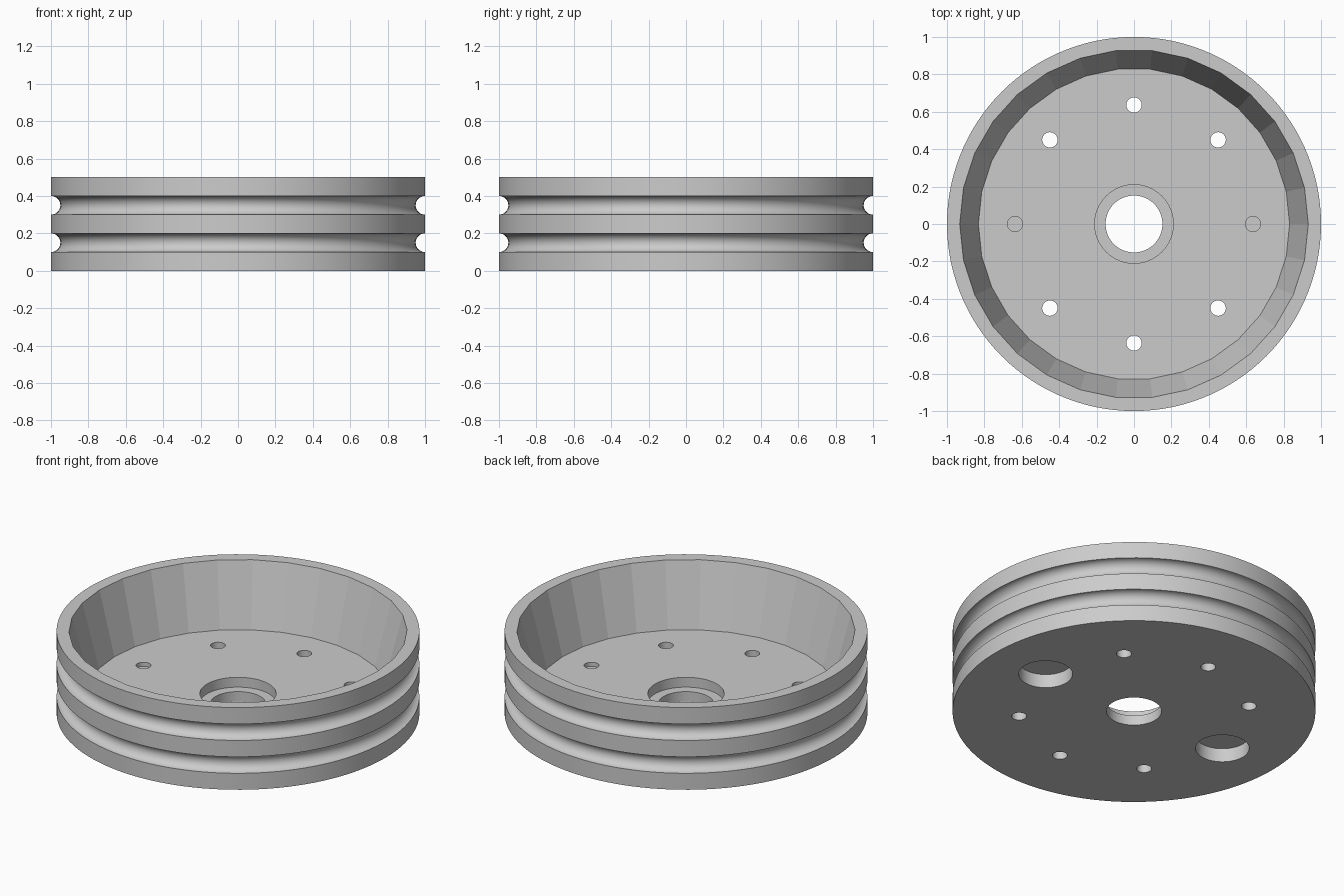
import bpy
import bmesh
from math import sin, cos, pi, radians

default = bpy.data.objects.get("Cube")
if default:
    bpy.data.objects.remove(default, do_unlink=True)

HEIGHT = 0.5
FLOOR = 0.12
BOLT_CIRCLE = 0.636

metal = bpy.data.materials.new("plain grey")
metal.use_nodes = True
GREY = (0.6, 0.6, 0.6, 1)
metal.diffuse_color = GREY
metal.node_tree.nodes["Principled BSDF"].inputs["Base Color"].default_value = GREY


def lathe(name, profile, sides):
    """Spin a profile of (radius, z) points, bottom to top, and cap both ends."""
    bm = bmesh.new()
    rings = [[bm.verts.new((r * cos(2 * pi * i / sides), r * sin(2 * pi * i / sides), z))
              for i in range(sides)] for r, z in profile]
    for low, high in zip(rings, rings[1:]):
        for i in range(sides):
            j = (i + 1) % sides
            bm.faces.new((low[i], low[j], high[j], high[i]))
    bm.faces.new(rings[0][::-1])
    bm.faces.new(rings[-1])
    mesh = bpy.data.meshes.new(name)
    bm.to_mesh(mesh)
    bm.free()
    mesh.materials.append(metal)
    obj = bpy.data.objects.new(name, mesh)
    bpy.context.collection.objects.link(obj)
    return obj


def cut(body, profile, sides, x=0, y=0):
    """Subtract a turned shape from the body."""
    cutter = lathe("cutter", profile, sides)
    cutter.location = (x, y, 0)
    cutter.hide_render = True
    mod = body.modifiers.new("cut", 'BOOLEAN')
    mod.operation = 'DIFFERENCE'
    mod.solver = 'EXACT'
    mod.object = cutter
    bpy.context.view_layer.objects.active = body
    bpy.ops.object.modifier_apply(modifier=mod.name)
    bpy.data.objects.remove(cutter, do_unlink=True)


# Drum with two half-round grooves
def groove(z, radius=0.05, steps=40):
    return [(1 - radius * sin(pi * k / steps), z - radius * cos(pi * k / steps))
            for k in range(steps + 1)]


wheel = lathe("grooved_wheel", [(1, 0)] + groove(0.15) + groove(0.35) + [(1, HEIGHT)], 120)

# Faceted, tapered bowl
slope = (0.932 - 0.832) / (HEIGHT - FLOOR)
top = HEIGHT + 0.05
cut(wheel, [(0.832, FLOOR), (0.832 + slope * (top - FLOOR), top)], 30)

# Stepped centre bore
cut(wheel, [(0.152, -0.1), (0.152, 0.06), (0.21, 0.06), (0.21, 0.3)], 96)

# Bolt holes: six go through, the two on the x axis are blind over wide pockets
for n in range(8):
    angle = radians(45 * n)
    x, y = BOLT_CIRCLE * cos(angle), BOLT_CIRCLE * sin(angle)
    blind = n % 4 == 0
    cut(wheel, [(0.041, 0.095 if blind else -0.1), (0.041, 0.3)], 80, x, y)
    if blind:
        cut(wheel, [(0.148, -0.1), (0.148, 0.083)], 96, x, y)

# Smooth the round surfaces, keep the bowl facets flat
bpy.ops.object.select_all(action='DESELECT')
wheel.select_set(True)
bpy.context.view_layer.objects.active = wheel
bpy.ops.object.shade_smooth_by_angle(angle=radians(7))
